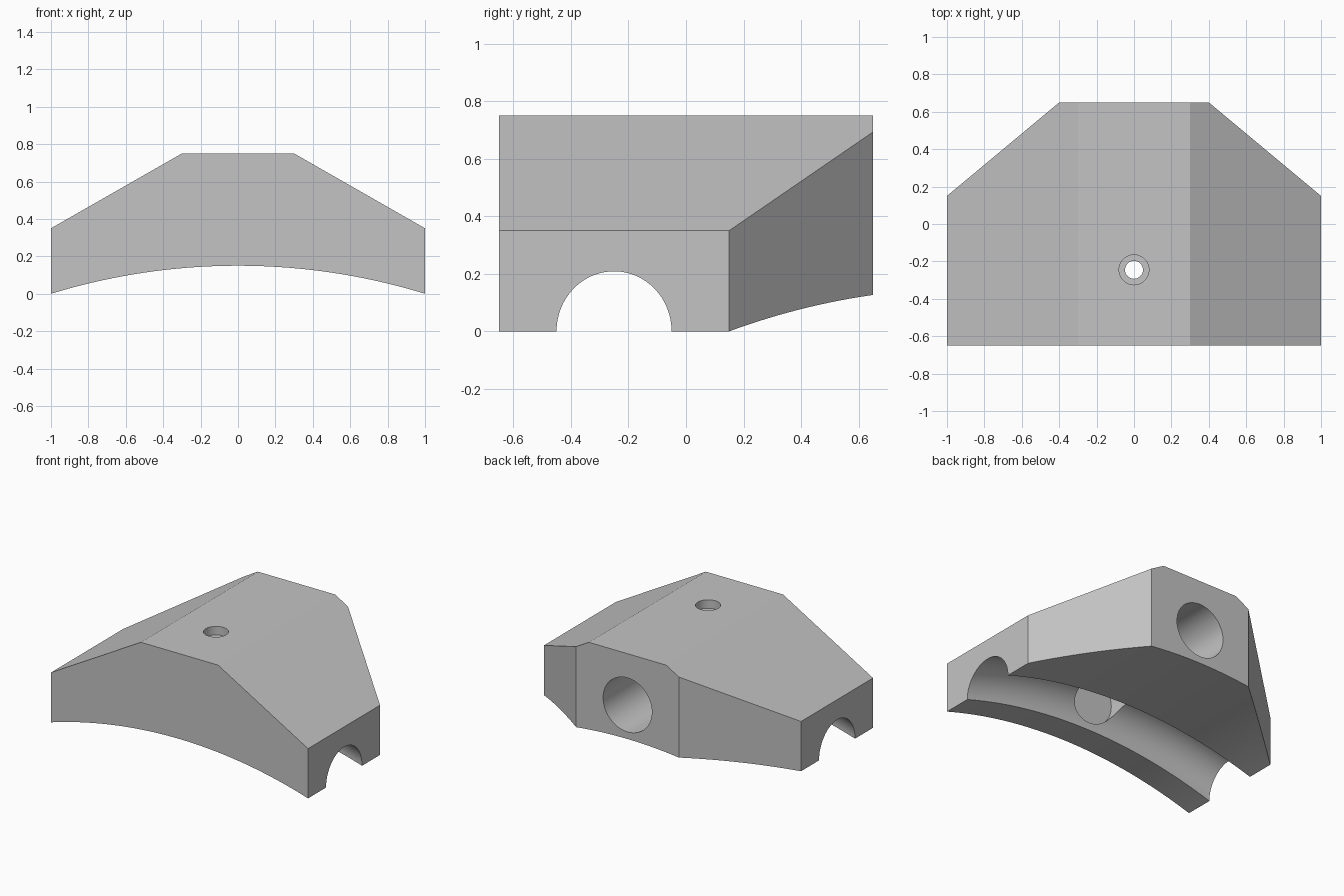
import bpy, bmesh, math
from mathutils import Matrix, Vector

if "Cube" in bpy.data.objects:
    bpy.data.objects.remove(bpy.data.objects["Cube"])

# Main dimensions
ARC_R = 3.408                # radius of the curved underside
ARC_Z = 0.15 - ARC_R         # height of its centre
GROOVE_Y = -0.25

grey = bpy.data.materials.new("plain_grey")
grey.use_nodes = True
colour = (0.55, 0.55, 0.55, 1)
grey.diffuse_color = colour
grey.node_tree.nodes["Principled BSDF"].inputs["Base Color"].default_value = colour


def make_object(name, bm):
    bmesh.ops.recalc_face_normals(bm, faces=bm.faces)
    mesh = bpy.data.meshes.new(name)
    bm.to_mesh(mesh)
    bm.free()
    mesh.materials.append(grey)
    obj = bpy.data.objects.new(name, mesh)
    bpy.context.collection.objects.link(obj)
    return obj


def cylinder(name, radius, start, end, segments=64):
    start, end = Vector(start), Vector(end)
    axis = end - start
    turn = axis.to_track_quat('Z', 'Y').to_matrix().to_4x4()
    bm = bmesh.new()
    bmesh.ops.create_cone(bm, cap_ends=True, segments=segments, radius1=radius,
                          radius2=radius, depth=axis.length,
                          matrix=Matrix.Translation((start + end) / 2) @ turn)
    return make_object(name, bm)


# Block: arched front profile extruded to the back
steps = 48
profile = [(1, 0.35), (0.3, 0.75), (-0.3, 0.75), (-1, 0.35)]
for i in range(steps + 1):
    x = -1 + 2 * i / steps
    profile.append((x, math.sqrt(ARC_R ** 2 - x * x) + ARC_Z))
bm = bmesh.new()
front = bm.faces.new([bm.verts.new((x, -0.65, z)) for x, z in profile])
ext = bmesh.ops.extrude_face_region(bm, geom=[front])
bmesh.ops.translate(bm, vec=(0, 1.3, 0),
                    verts=[v for v in ext["geom"] if isinstance(v, bmesh.types.BMVert)])

# Slanted rear corners
for side in (-1, 1):
    cut = bmesh.ops.bisect_plane(bm, geom=bm.verts[:] + bm.edges[:] + bm.faces[:],
                                 plane_co=(side, 0.15, 0), plane_no=(side * 0.5, 0.6, 0),
                                 clear_outer=True)
    edges = [e for e in cut["geom_cut"] if isinstance(e, bmesh.types.BMEdge)]
    bmesh.ops.contextual_create(bm, geom=edges)
block = make_object("arched_block", bm)

# Curved channel cutter: circle swept along the underside arc
bm = bmesh.new()
sweep = math.radians(44)
ring = bmesh.ops.create_circle(bm, cap_ends=False, segments=64, radius=0.2,
                               matrix=Matrix.Translation((0, GROOVE_Y, ARC_Z + ARC_R))
                               @ Matrix.Rotation(math.pi / 2, 4, 'Y'))
bmesh.ops.rotate(bm, verts=bm.verts, cent=(0, 0, ARC_Z),
                 matrix=Matrix.Rotation(-sweep / 2, 3, 'Y'))
bmesh.ops.spin(bm, geom=bm.edges[:], cent=(0, 0, ARC_Z), axis=(0, 1, 0),
               angle=sweep, steps=60, use_duplicate=False)
bmesh.ops.holes_fill(bm, edges=[e for e in bm.edges if e.is_boundary], sides=0)
channel = make_object("channel_cutter", bm)

# Round holes: rear socket, screw bore and its counterbore
cutters = [
    channel,
    cylinder("rear_socket_cutter", 0.19, (0, -0.45, 0.39), (0, 0.9, 0.39)),
    cylinder("screw_bore_cutter", 0.048, (0, -0.245, 0.3), (0, -0.245, 0.9), 32),
    cylinder("counterbore_cutter", 0.08, (0, -0.245, 0.69), (0, -0.245, 0.9), 48),
]

bpy.context.view_layer.objects.active = block
for cutter in cutters:
    cutter.hide_render = True
    mod = block.modifiers.new(cutter.name, 'BOOLEAN')
    mod.operation = 'DIFFERENCE'
    mod.solver = 'EXACT'
    mod.object = cutter
    bpy.ops.object.modifier_apply(modifier=mod.name)
    bpy.data.objects.remove(cutter)

# Smooth curved walls, crisp edges
bpy.ops.object.select_all(action='DESELECT')
block.select_set(True)
bpy.ops.object.shade_smooth_by_angle(angle=math.radians(20))
